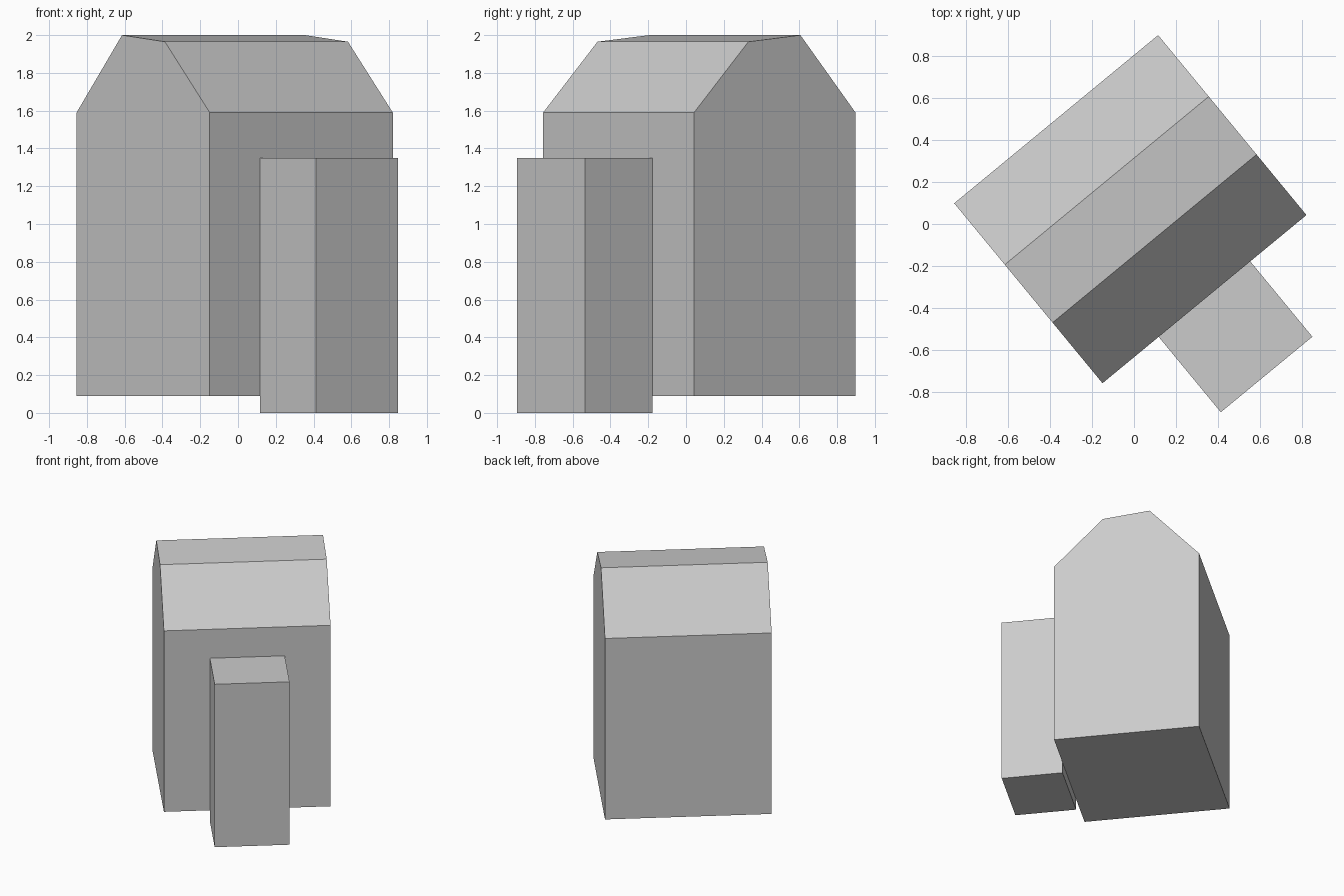
import bpy
import math
from mathutils import Matrix

cube = bpy.data.objects.get("Cube")
if cube:
    bpy.data.objects.remove(cube, do_unlink=True)

# Single plain grey
grey = bpy.data.materials.new("plain grey")
grey.use_nodes = True
colour = (0.6, 0.6, 0.6, 1)
grey.diffuse_color = colour
grey.node_tree.nodes["Principled BSDF"].inputs["Base Color"].default_value = colour

# The building is turned on its plot
PLACE = Matrix.Translation((-0.0175, 0.0705, 0)) @ Matrix.Rotation(math.radians(39.5), 4, "Z")


def extrude_profile(name, profile, half_length):
    """Sweep a closed (depth, height) profile along the ridge direction."""
    n = len(profile)
    verts = [(x, y, z) for x in (-half_length, half_length) for y, z in profile]
    faces = [tuple(reversed(range(n))), tuple(range(n, 2 * n))]
    faces += [(i, (i + 1) % n, n + (i + 1) % n, n + i) for i in range(n)]
    mesh = bpy.data.meshes.new(name)
    mesh.from_pydata(verts, [], faces)
    mesh.transform(PLACE)
    mesh.materials.append(grey)
    obj = bpy.data.objects.new(name, mesh)
    bpy.context.collection.objects.link(obj)
    return obj


WALL = 0.554  # half the building depth

# Main block with its three-plane roof
extrude_profile("house_body", [(-WALL, 0.09), (WALL, 0.09), (WALL, 1.59),
                               (0.176, 2.0), (-0.181, 1.965), (-WALL, 1.59)], 0.628)

# Flat-topped block against the front wall
extrude_profile("front_annex", [(-1.018, 0), (-WALL, 0), (-WALL, 1.35), (-1.018, 1.35)], 0.282)
